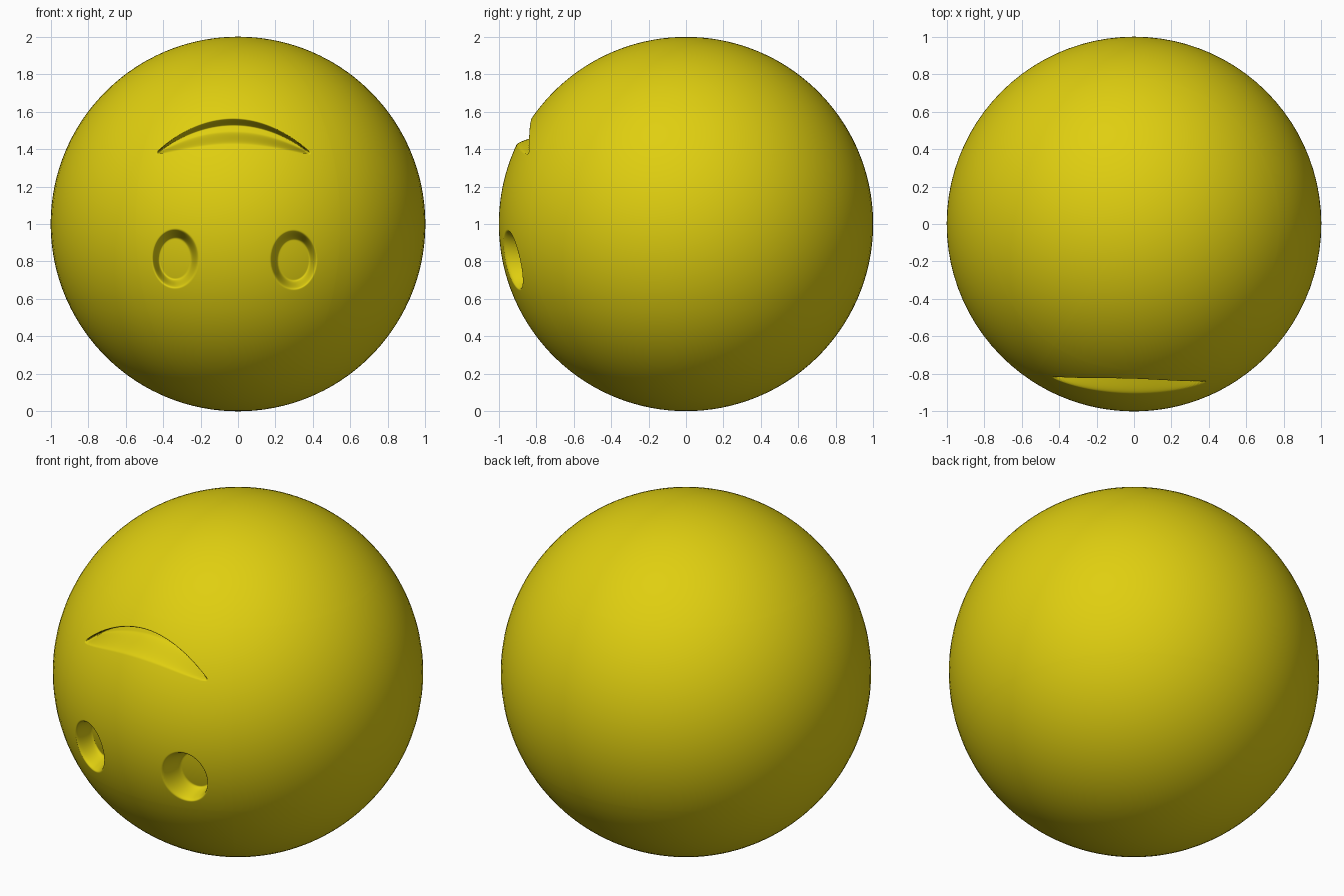
import bpy, bmesh, math

if "Cube" in bpy.data.objects:
    bpy.data.objects.remove(bpy.data.objects["Cube"])

EYES = [(-0.335, 0.815), (0.297, 0.808)]
EYE_RX, EYE_RZ, EYE_DEPTH = 0.119, 0.153, 0.12
MOUTH_X, MOUTH_HALF, MOUTH_DEPTH = -0.025, 0.41, 0.12


def smooth(a, b, t):
    t = max(0.0, min(1.0, (t - a) / (b - a)))
    return t * t * (3 - 2 * t)


def spread(a, b, n):
    return [a + (b - a) * i / n for i in range(n)]


def eye_depth(x, z):
    # oval pit with steep walls and a softly rounded floor
    d = 0.0
    for ex, ez in EYES:
        r = math.hypot((x - ex) / EYE_RX, (z - ez) / EYE_RZ)
        d = max(d, EYE_DEPTH * (1 - smooth(0.70, 1.04, r)))
    return d


def mouth_depth(x, z):
    # arched crescent groove: crisp upper edge, rounded lower lip
    u = (x - MOUTH_X) / MOUTH_HALF
    if abs(u) >= 1:
        return 0.0
    mid = 1.510 - 0.133 * u * u
    half = (0.041 * (1 - u * u) + 0.012) * math.sqrt(1 - u ** 8)
    v = (z - mid) / max(half, 1e-4)
    m = 1 - smooth(0.25, 1.04, v) if v > 0 else smooth(-1.65, -0.25, v)
    return MOUTH_DEPTH * m * (1 - smooth(0.93, 1.0, abs(u)))


# ball: globe grid, finer where the face is carved
front = 0.58
lons = spread(-front, front, 230) + spread(front, 2 * math.pi - front, 72)
lats = (spread(-math.pi / 2, -0.42, 24)[1:] + spread(-0.42, 0.68, 230)
        + spread(0.68, math.pi / 2, 20))

bm = bmesh.new()
rings = []
for lat in lats:
    ring = []
    for lon in lons:
        x = math.cos(lat) * math.sin(lon)
        y = -math.cos(lat) * math.cos(lon)
        z = 1 + math.sin(lat)
        if y < -0.6:
            y += eye_depth(x, z) + mouth_depth(x, z)
        ring.append(bm.verts.new((x, y, z)))
    rings.append(ring)

n = len(lons)
for a, b in zip(rings, rings[1:]):
    for i in range(n):
        j = (i + 1) % n
        bm.faces.new((a[i], a[j], b[j], b[i]))
bottom, top = bm.verts.new((0, 0, 0)), bm.verts.new((0, 0, 2))
for i in range(n):
    j = (i + 1) % n
    bm.faces.new((bottom, rings[0][j], rings[0][i]))
    bm.faces.new((top, rings[-1][i], rings[-1][j]))
for f in bm.faces:
    f.smooth = True
bmesh.ops.recalc_face_normals(bm, faces=bm.faces)

mesh = bpy.data.meshes.new("face_ball")
bm.to_mesh(mesh)
bm.free()
ball = bpy.data.objects.new("face_ball", mesh)
bpy.context.collection.objects.link(ball)

yellow = bpy.data.materials.new("yellow")
yellow.diffuse_color = (0.74, 0.62, 0.005, 1)
yellow.use_nodes = True
yellow.node_tree.nodes["Principled BSDF"].inputs["Base Color"].default_value = yellow.diffuse_color
mesh.materials.append(yellow)
